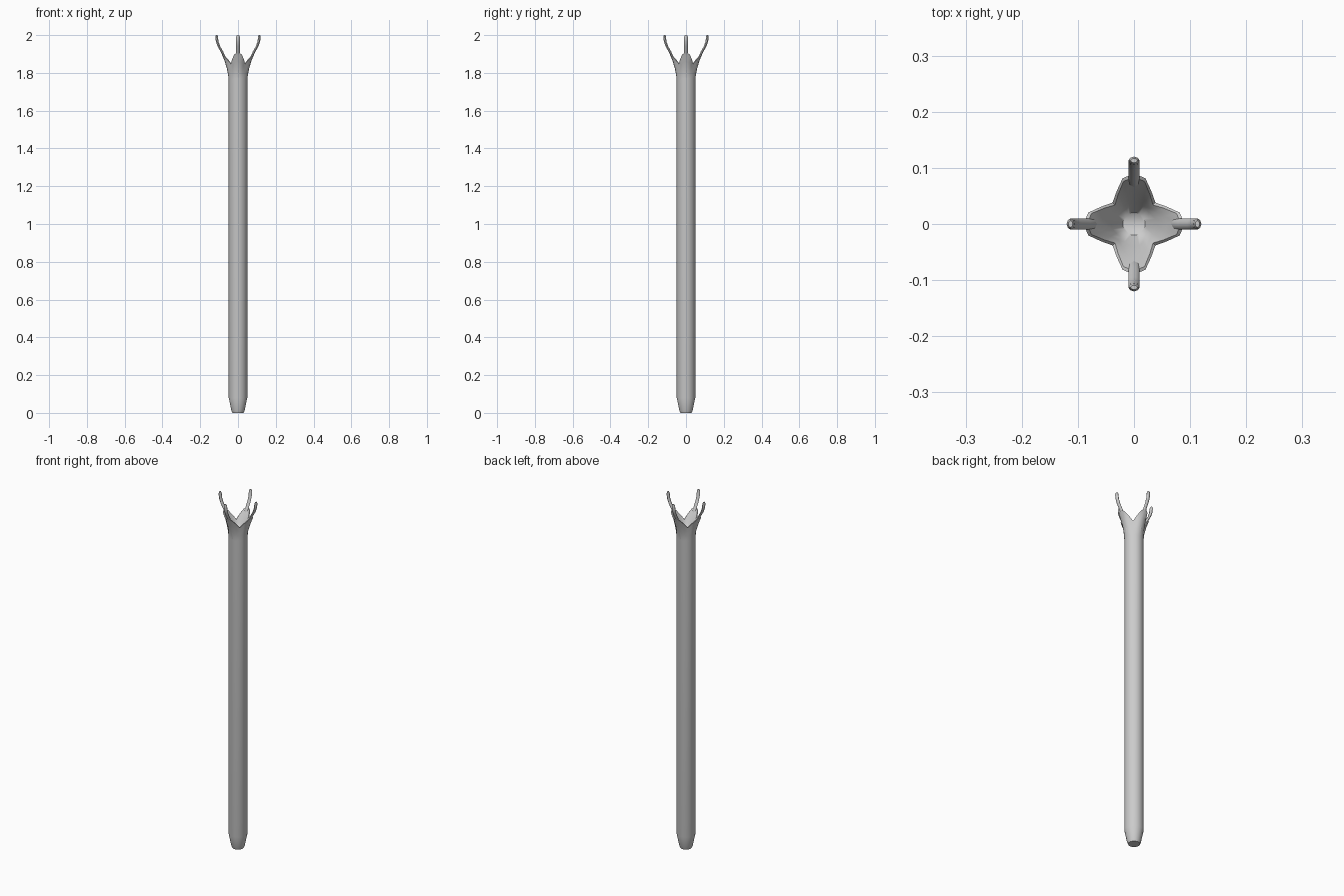
import bpy, bmesh, math
from mathutils import Vector

if "Cube" in bpy.data.objects:
    bpy.data.objects.remove(bpy.data.objects["Cube"], do_unlink=True)

grey = bpy.data.materials.new("pale grey")
grey.use_nodes = True
colour = (0.6, 0.6, 0.6, 1)
grey.diffuse_color = colour
grey.node_tree.nodes["Principled BSDF"].inputs["Base Color"].default_value = colour


def loft(name, rings, angle):
    """Skin a list of equal closed rings and cap both ends."""
    bm = bmesh.new()
    loops = [[bm.verts.new(p) for p in ring] for ring in rings]
    n = len(loops[0])
    for low, high in zip(loops, loops[1:]):
        for i in range(n):
            j = (i + 1) % n
            bm.faces.new((low[i], low[j], high[j], high[i]))
    bm.faces.new(loops[0][::-1])
    bm.faces.new(loops[-1])
    bmesh.ops.recalc_face_normals(bm, faces=bm.faces)
    mesh = bpy.data.meshes.new(name)
    bm.to_mesh(mesh)
    bm.free()
    mesh.materials.append(grey)
    obj = bpy.data.objects.new(name, mesh)
    bpy.context.collection.objects.link(obj)
    bpy.ops.object.select_all(action="DESELECT")
    obj.select_set(True)
    bpy.context.view_layer.objects.active = obj
    bpy.ops.object.shade_smooth_by_angle(angle=math.radians(angle))
    return obj


# Petal outline: degrees away from the petal centre -> rim radius, rim height
RIM = {0: (0.09, 1.91), 14: (0.084, 1.897), 28: (0.066, 1.872), 45: (0.054, 1.848)}
OFFSETS = (-45, -28, -14, 0, 14, 28)
AROUND = [(q * 90 + o, *RIM[abs(o)]) for q in range(4) for o in OFFSETS]


def point(degrees, r, z):
    a = math.radians(degrees)
    return Vector((r * math.cos(a), r * math.sin(a), z))


def round_ring(r, z):
    return [point(a, r, z) for a, _, _ in AROUND]


def flare_ring(t, base_r, base_z, inset):
    """Ring part way from a round base to the petal rim, curving outwards."""
    return [point(a, base_r + (r - inset - base_r) * t ** 1.5, base_z + (z - base_z) * t)
            for a, r, z in AROUND]


# Shaft with tapered foot, opening into a hollow four-petal cup
rings = [round_ring(r, z) for r, z in ((0.03, 0), (0.035, 0.012), (0.049, 0.08), (0.049, 1.77))]
rings += [flare_ring(t, 0.049, 1.77, 0) for t in (0.33, 0.66, 1)]
rings += [flare_ring(t, 0.03, 1.81, 0.006) for t in (1, 0.66, 0.33)]
rings.append(round_ring(0.02, 1.81))
loft("shaft_and_cup", rings, 50)

# Prongs growing up the back of each petal: radius, height, half width, half depth
PATH = ((0.045, 1.775, 0.008, 0.005), (0.052, 1.82, 0.010, 0.006),
        (0.066, 1.87, 0.011, 0.007), (0.084, 1.91, 0.010, 0.007),
        (0.101, 1.94, 0.010, 0.007), (0.110, 1.965, 0.010, 0.007),
        (0.113, 1.99, 0.010, 0.007), (0.113, 2.0, 0.006, 0.004))
SECTION = [(math.cos(k * math.pi / 4), math.sin(k * math.pi / 4)) for k in range(8)]
for q, side in enumerate(("left", "back", "right", "front")):
    out, across = point(q * 90, 1, 0), point(q * 90 + 90, 1, 0)
    rings = [[out * (r + d * c) + across * w * s + Vector((0, 0, z)) for c, s in SECTION]
             for r, z, w, d in PATH]
    loft(side + "_prong", rings, 50)
